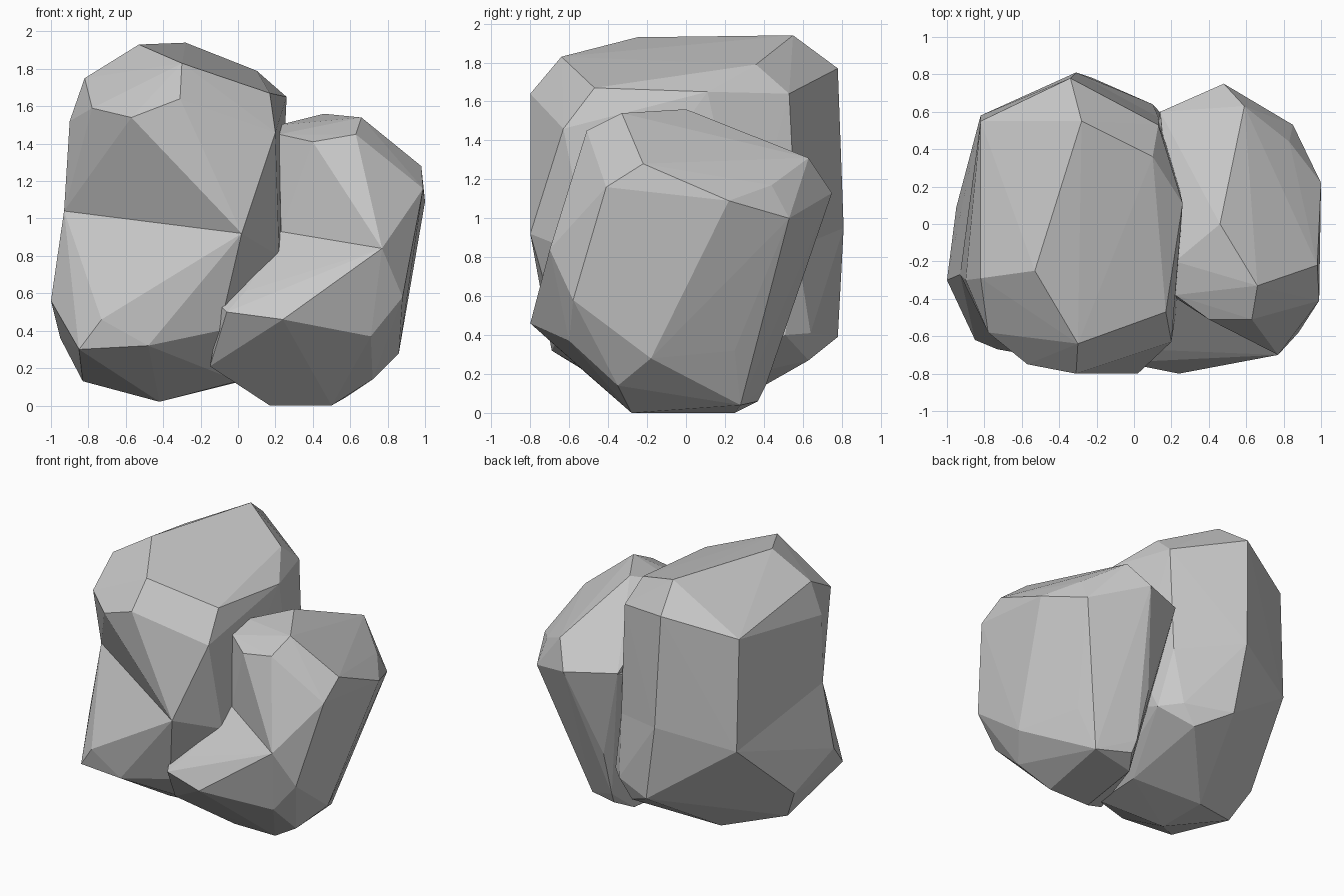
import bpy
import bmesh
from mathutils import Vector

# Remove the default cube
default_cube = bpy.data.objects.get("Cube")
if default_cube:
    bpy.data.objects.remove(default_cube, do_unlink=True)


def flat_material(name, colour):
    material = bpy.data.materials.new(name)
    material.use_nodes = True
    material.diffuse_color = colour
    shader = material.node_tree.nodes["Principled BSDF"]
    shader.inputs["Base Color"].default_value = colour
    shader.inputs["Roughness"].default_value = 0.9
    return material


def hull_object(name, points, material):
    """A faceted convex stone wrapped around a few corner points."""
    bm = bmesh.new()
    for point in points:
        bm.verts.new(Vector(point))
    bmesh.ops.convex_hull(bm, input=bm.verts[:], use_existing_faces=False)
    loose = [vert for vert in bm.verts if not vert.link_faces]
    bmesh.ops.delete(bm, geom=loose, context="VERTS")
    bmesh.ops.recalc_face_normals(bm, faces=bm.faces[:])
    mesh = bpy.data.meshes.new(name)
    bm.to_mesh(mesh)
    bm.free()
    mesh.materials.append(material)
    stone = bpy.data.objects.new(name, mesh)
    bpy.context.scene.collection.objects.link(stone)
    return stone


def creased_rock(name, crown, waist, foot, material):
    """Two hulls that share a waist, joined so the waist can fold inwards."""
    rock = hull_object(name, crown + waist, material)
    base = hull_object(name + "_base", waist + foot, material)
    base.hide_render = True
    join = rock.modifiers.new("join_base", "BOOLEAN")
    join.operation = "UNION"
    join.solver = "EXACT"
    join.object = base
    graph = bpy.context.evaluated_depsgraph_get()
    joined = bpy.data.meshes.new_from_object(rock.evaluated_get(graph))
    rock.modifiers.clear()
    rock.data = joined
    bpy.data.objects.remove(base, do_unlink=True)
    for face in rock.data.polygons:
        face.use_smooth = False
    return rock


stone_grey = flat_material("stone_grey", (0.58, 0.58, 0.58, 1))

# Tall rock: top ridge and shoulders
tall_crown = [
    (-.28, .55, 1.94), (-.53, -.25, 1.93), (-.3, -.64, 1.83),
    (-.31, -.8, 1.64), (-.57, -.75, 1.54), (-.78, -.58, 1.59),
    (-.82, -.29, 1.75), (-.9, -.3, 1.52), (-.82, .55, 1.64),
    (-.34, .78, 1.77), (.1, .36, 1.79), (.26, .11, 1.65),
    (.17, -.47, 1.67), (.2, -.63, 1.46), (.13, .53, 1.64),
]
# Tall rock: folded middle
tall_waist = [
    (-.93, -.27, 1.04), (.02, -.8, .92), (.22, -.5, .8),
    (.22, .3, .8), (.13, .57, .85), (-.31, .81, .95),
    (-.82, .58, .82),
]
# Tall rock: spread base
tall_foot = [
    (-1, -.3, .56), (-.73, -.67, .46), (-.85, -.62, .3),
    (-.48, -.69, .32), (-.1, -.65, .4), (-.95, .09, .36),
    (-.83, 0, .13), (-.42, -.2, .02), (-.42, .19, .02),
    (0, -.36, .13), (.02, .02, .13), (0, .63, .27),
    (-.22, .78, .39), (.1, .64, .41), (.22, .51, .4),
]
creased_rock("tall_rock", tall_crown, tall_waist, tall_foot, stone_grey)

# Short rock: sloping top
short_crown = [
    (.46, 0, 1.56), (.66, -.33, 1.54), (.63, -.51, 1.45),
    (.4, -.51, 1.41), (.22, -.38, 1.45), (.22, -.2, 1.5),
    (.98, -.22, 1.28), (.59, .63, 1.31), (.83, .44, 1.17),
]
# Short rock: ledge line around the middle
short_waist = [
    (.23, -.4, .93), (.77, -.7, .84), (.99, -.41, 1.16),
    (1, .22, 1.09), (.85, .53, 1), (.48, .75, 1.13),
    (.14, .6, 1.15),
]
# Short rock: jutting toe and tapered underside
short_foot = [
    (-.06, -.74, .5), (-.09, -.68, .53), (.04, -.67, .61),
    (.24, -.8, .46), (.71, -.6, .37), (.88, -.58, .58),
    (-.15, -.52, .21), (.86, -.18, .28), (.72, -.35, .14),
    (.17, -.28, 0), (.5, -.28, 0), (.25, .25, 0),
    (.57, .28, .04), (.33, .37, .06), (.7, .25, .32),
    (.32, .41, .14), (.31, .52, .48),
]
creased_rock("short_rock", short_crown, short_waist, short_foot, stone_grey)
